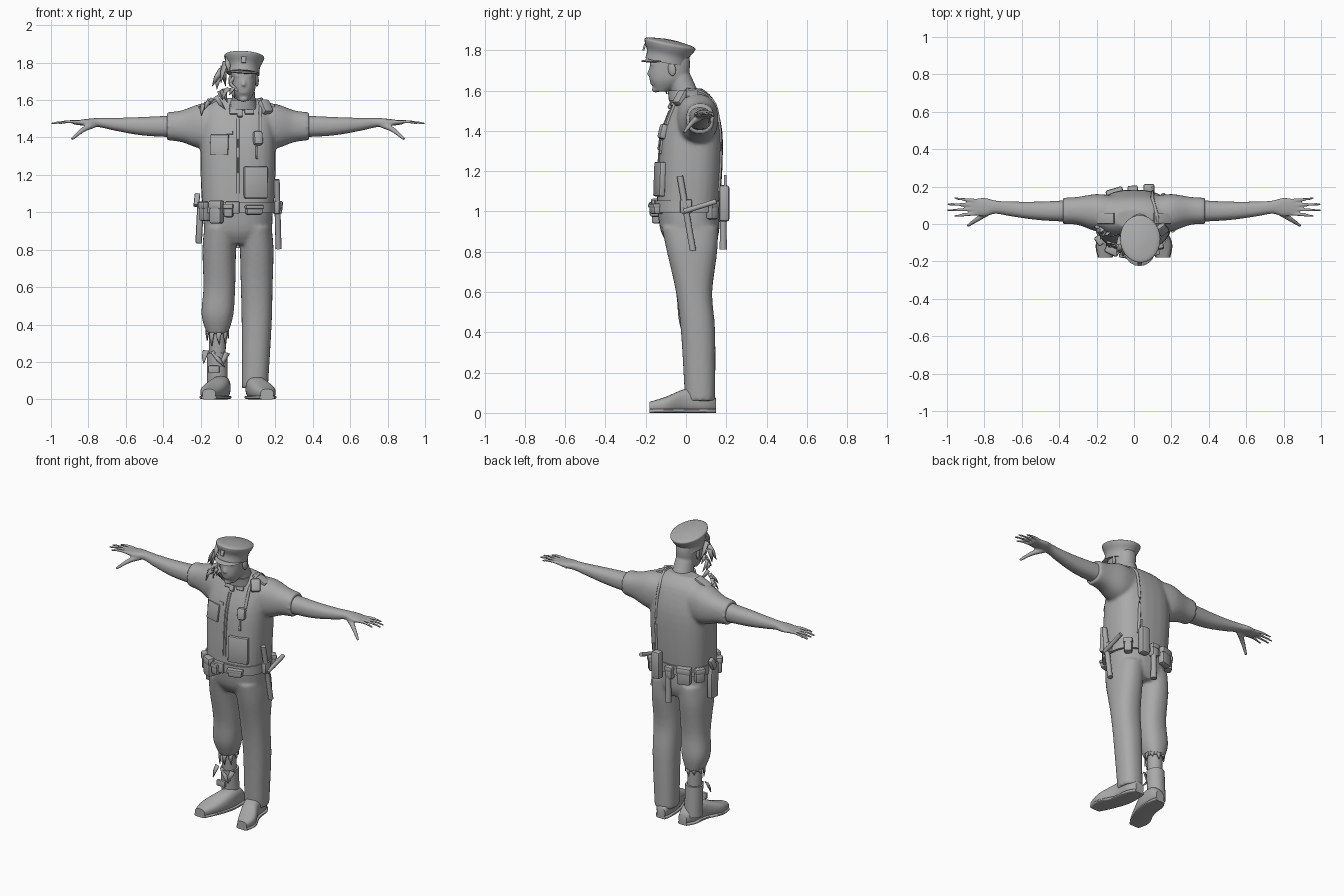
import bpy, bmesh, math, random
from mathutils import Vector

random.seed(4)
old_cube = bpy.data.objects.get("Cube")
if old_cube:
    bpy.data.objects.remove(old_cube)

shade = (.4, .4, .4, 1)
grey = bpy.data.materials.new("plain grey")
grey.use_nodes = True
grey.diffuse_color = shade
grey.node_tree.nodes["Principled BSDF"].inputs["Base Color"].default_value = shade


def finish(name, bm, location=(0, 0, 0), turn=(0, 0, 0)):
    bmesh.ops.recalc_face_normals(bm, faces=bm.faces[:])
    mesh = bpy.data.meshes.new(name)
    bm.to_mesh(mesh)
    bm.free()
    mesh.materials.append(grey)
    part = bpy.data.objects.new(name, mesh)
    bpy.context.collection.objects.link(part)
    part.location, part.rotation_euler = location, turn
    bpy.ops.object.select_all(action="DESELECT")
    bpy.context.view_layer.objects.active = part
    part.select_set(True)
    bpy.ops.object.shade_smooth_by_angle(angle=math.radians(40))
    return part


def spline(rows, steps=4):
    """Smooth curve through rows of numbers."""
    curve, last = [], len(rows) - 1
    for i in range(last):
        before, start, end, after = (rows[max(0, min(last, i + k))] for k in (-1, 0, 1, 2))
        for step in range(steps):
            t = step / steps
            curve.append([q + t / 2 * (r - p + t * (2 * p - 5 * q + 4 * r - s + t * (3 * (q - r) + s - p)))
                          for p, q, r, s in zip(before, start, end, after)])
    return curve + [list(rows[last])]


def skin(name, rings):
    """Closed surface over a stack of point rings."""
    bm = bmesh.new()
    rings = [[bm.verts.new(point) for point in ring] for ring in rings]
    for low, high in zip(rings, rings[1:]):
        for k in range(len(low)):
            bm.faces.new((low[k], low[k - 1], high[k - 1], high[k]))
    bm.faces.new(rings[0])
    bm.faces.new(rings[-1])
    return finish(name, bm)


def loft(name, axis, rows, power=2.3, side=1, sides=28):
    """Rows hold position on the axis, two centres and two radii; side mirrors in x."""
    rings = []
    for t, centre_u, centre_v, radius_u, radius_v in spline(rows):
        ring = []
        for k in range(sides):
            cos, sin = math.cos(math.tau * k / sides), math.sin(math.tau * k / sides)
            u = centre_u + radius_u * math.copysign(abs(cos) ** (2 / power), cos)
            v = centre_v + radius_v * math.copysign(abs(sin) ** (2 / power), sin)
            x, y, z = {"z": (u, v, t), "x": (t, u, v), "y": (u, t, v)}[axis]
            ring.append((x * side, y, z))
        rings.append(ring)
    return skin(name, rings)


def tube(name, points, radius, taper=1, sides=10):
    """Round rod through points; taper is the end radius as a share of the start."""
    path = [Vector(point) for point in spline(points)]
    last, rings = len(path) - 1, []
    for i, centre in enumerate(path):
        ahead = path[min(i + 1, last)] - path[max(i - 1, 0)]
        turn = ahead.to_track_quat("Z", "Y")
        size = radius * (1 + (taper - 1) * i / last)
        angles = [math.tau * k / sides for k in range(sides)]
        rings.append([centre + turn @ Vector((size * math.cos(a), size * math.sin(a), 0)) for a in angles])
    return skin(name, rings)


def box(name, location, size, turn=(0, 0, 0)):
    bm = bmesh.new()
    bmesh.ops.create_cube(bm, size=1)
    bmesh.ops.scale(bm, vec=size, verts=bm.verts[:])
    bmesh.ops.bevel(bm, geom=bm.edges[:], offset=min(size) / 4, segments=2, affect="EDGES", profile=.5)
    return finish(name, bm, location, turn)


def ball(name, location, size, turn=(0, 0, 0)):
    bm = bmesh.new()
    bmesh.ops.create_uvsphere(bm, u_segments=20, v_segments=10, radius=1)
    bmesh.ops.scale(bm, vec=size, verts=bm.verts[:])
    return finish(name, bm, location, turn)


def blend(name, parts, voxel=.01):
    """Merge overlapping volumes into one soft skin."""
    bpy.context.view_layer.update()
    bpy.ops.object.select_all(action="DESELECT")
    for part in parts:
        part.select_set(True)
    body = bpy.context.view_layer.objects.active = parts[0]
    bpy.ops.object.join()
    body.name = name
    remesh = body.modifiers.new("remesh", "REMESH")
    remesh.mode, remesh.voxel_size, remesh.use_smooth_shade = "VOXEL", voxel, True
    soften = body.modifiers.new("soften", "SMOOTH")
    soften.factor, soften.iterations = .5, 5
    return body


def touch(target, start, direction):
    """Point and outward normal where a ray meets a part."""
    solid = target.evaluated_get(bpy.context.evaluated_depsgraph_get())
    found, point, normal, index = solid.ray_cast(Vector(start), Vector(direction))
    return point, normal


def on_front(name, x, z, size):
    """Box lying against the front of the shirt."""
    point, normal = touch(shirt, (x, -1, z), (0, 1, 0))
    return box(name, point, size, normal.to_track_quat("Y", "Z").to_euler())


def shred(name, location, length, width, turn):
    """Thin pointed scrap hanging from its wide end."""
    bm = bmesh.new()
    outline = ((-width, 0, 0), (width, 0, 0), (width / 2, 0, -length / 2), (0, 0, -length), (-width, 0, -length / 2))
    bm.faces.new([bm.verts.new(point) for point in outline])
    scrap = finish(name, bm, location, turn)
    scrap.modifiers.new("thickness", "SOLIDIFY").thickness = .006


def shred_row(name, start, end, count, length):
    """Scraps in a row with random twists."""
    for k in range(count):
        spot = Vector(start).lerp(Vector(end), k / (count - 1))
        twist = [random.uniform(-.7, .7) for axis in "xyz"]
        shred(name, spot, length * random.uniform(.7, 1.2), length / 6, twist)


# Shirt with short sleeves
torso = loft("torso", "z", [(1, 0, .01, .19, .155), (1.2, 0, .02, .2, .16), (1.4, 0, .03, .2, .15),
                            (1.55, 0, .04, .18, .1), (1.61, 0, .03, .1, .05)], power=2.6)
sleeve = [(.1, .05, 1.46, .1, .12), (.2, .06, 1.46, .1, .12), (.3, .07, 1.46, .075, .085), (.38, .07, 1.46, .07, .075)]
shirt = blend("shirt", [torso] + [loft("sleeve", "x", sleeve, side=side) for side in (-1, 1)])

# Arms and hands, built about the shoulder axis
forearm = [(.3, 0, 0, .06, .06), (.5, 0, 0, .05, .05), (.65, .01, .01, .04, .035),
           (.74, .02, .02, .035, .025), (.8, .02, .02, .05, .02), (.88, .02, .02, .04, .01)]
for side, word in ((-1, "right"), (1, "left")):
    parts = [loft("forearm", "x", forearm, side=side)]
    for spread in (-1.5, -.5, .5, 1.5):
        root, tip = .02 + spread * .022, .02 + spread * .032
        reach = 1.005 - spread ** 2 / 50
        parts.append(tube("finger", [(side * .83, root, .02), (side * .9, (root + tip) / 2, .025),
                                     (side * reach, tip, .015)], radius=.012, taper=.5))
    parts.append(tube("thumb", [(side * .77, 0, .01), (side * .83, -.04, -.02), (side * .89, -.08, -.07)],
                      radius=.02, taper=.4))
    blend(word + "_arm", parts, voxel=.006).location = (0, .07, 1.46)

# Trousers, the right leg torn off below the knee
thigh = [(.92, .09, .02, .09, .14), (.8, .1, .03, .09, .125), (.6, .1, .04, .085, .09)]
lower_leg = [(.4, .1, .06, .08, .085), (.06, .09, .07, .07, .075)]
torn_knee = [(.45, .11, .05, .085, .085), (.35, .11, .06, .055, .06)]
hips = loft("hips", "z", [(.83, 0, .03, .14, .11), (.9, 0, .02, .18, .145), (1.03, 0, .01, .185, .155)])
blend("trousers", [hips, loft("left_leg", "z", thigh + lower_leg),
                   loft("right_leg", "z", thigh + torn_knee, side=-1)])
for k in range(9):
    angle = math.tau * k / 9
    spot = Vector((-.11, .06, .37)) + Vector((math.cos(angle), math.sin(angle), 0)) * .055
    shred("trouser_tatter", spot, random.uniform(.03, .09), .015, (0, 0, angle + math.pi / 2))

# Bare shin, torn boot leg and shoes
tube("bare_shin", [(-.11, .06, .42), (-.11, .07, .15)], radius=.05, taper=.8, sides=20)
boot_shaft = tube("boot_shaft", [(-.11, .08, .05), (-.11, .07, .25)], radius=.055, sides=24)
shred_row("boot_flap", (-.17, .03, .26), (-.06, .03, .25), 4, .1)
box("boot_strap", (-.13, .01, .16), (.06, .02, .04))
shoe = [(.15, .08, .04, .03, .03), (.1, .09, .06, .05, .06), (0, .1, .06, .055, .06),
        (-.1, .14, .04, .06, .04), (-.18, .155, .03, .035, .025)]
sole = [(y, x, .01, width + .004, .01) for y, x, height, width, thickness in shoe]
for side, word in ((-1, "right"), (1, "left")):
    loft(word + "_shoe", "y", shoe, power=2.6, side=side)
    loft(word + "_sole", "y", sole, power=4, side=side)

# Head and neck, built on the middle line and set a little to the left
head = blend("head", [
    loft("skull", "z", [(1.595, 0, -.12, .03, .03), (1.65, 0, -.09, .06, .09), (1.72, 0, -.08, .067, .1),
                        (1.78, 0, -.08, .065, .095)]),
    tube("neck", [(0, .01, 1.54), (0, -.04, 1.68)], radius=.07, taper=.8, sides=20),
    tube("nose", [(0, -.17, 1.72), (0, -.185, 1.675)], radius=.009, taper=1.4),
    ball("brow", (0, -.16, 1.73), (.05, .02, .01)),
    ball("lips", (0, -.165, 1.64), (.025, .015, .01)),
    ball("chin", (0, -.15, 1.605), (.025, .02, .015))], voxel=.006)
head.location.x = .03
for side in (-1, 1):
    ball("ear", (.03 + side * .07, -.07, 1.705), (.01, .02, .033), turn=(.15, 0, -side * .3))
    ball("eye", (.03 + side * .027, -.16, 1.71), (.012, .01, .007))

# Peaked cap, tipped up at the front
outline = ((-.04, .088), (0, .088), (.04, .105), (.06, .1), (.072, .03))
cap = loft("cap", "z", [(height, 0, 0, radius, radius * 1.2) for height, radius in outline], power=2)
cap.location, cap.rotation_euler = (.03, -.09, 1.78), (-.2, .06, 0)
ball("cap_visor", (.03, -.135, 1.75), (.085, .09, .008), turn=(.05, .06, 0))
box("cap_badge", (.03, -.207, 1.815), (.025, .01, .035), turn=(-.3, 0, 0))

# Torn skin by the right cheek and shoulder
shred_row("face_tatter", (-.05, -.12, 1.83), (-.1, -.1, 1.74), 5, .11)
shred_row("cheek_tatter", (-.02, -.16, 1.67), (-.1, -.1, 1.65), 7, .07)
shred_row("shoulder_tatter", (-.12, -.06, 1.62), (-.2, -.02, 1.57), 6, .08)
tube("cheek_bone", [(-.02, -.14, 1.72), (-.04, -.15, 1.69), (0, -.165, 1.65)], radius=.012, taper=.6)

# Collar, front seam, badges and pockets
loft("collar", "z", [(1.55, .02, 0, .085, .085), (1.6, .03, -.02, .065, .07)])
for side in (-1, 1):
    on_front("collar_point", .02 + side * .04, 1.55, (.05, .02, .06))
    box("shoulder_tab", (side * .15, .03, 1.585), (.1, .06, .02), turn=(0, side * .4, 0))
    tube("front_seam", [touch(shirt, (side * .008, -1, 1.1 + k / 10), (0, 1, 0))[0] for k in range(5)], radius=.004)
on_front("tie_knot", .01, 1.53, (.03, .03, .05))
on_front("vest_pocket", .095, 1.16, (.13, .03, .17))
on_front("chest_pocket", -.1, 1.36, (.1, .012, .11))
on_front("badge", -.045, 1.425, (.035, .012, .02))

# Shoulder microphone, its cord running over the back to the radio
on_front("microphone", .105, 1.395, (.05, .05, .075))
on_front("strap_pad", .145, 1.56, (.06, .05, .08))
on_front("microphone_antenna", .1, 1.32, (.012, .02, .07))
front_run = [touch(shirt, (.12, -1, z), (0, 1, 0))[0] for z in (1.43, 1.5, 1.55)]
back_run = [touch(shirt, (.1, 1, z), (0, -1, 0))[0] for z in (1.55, 1.45, 1.3, 1.1)]
tube("radio_cord", front_run + [(.125, .03, 1.605)] + back_run, radius=.009)

# Belt with pouches spaced around it, leaving the buckle clear
belt = loft("belt", "z", [(.995, 0, .01, .198, .166), (1.055, 0, .01, .198, .166)], power=2.5, sides=40)
box("buckle", (-.03, -.16, 1.025), (.075, .02, .065))
for degrees, width, height in ((-130, .07, .12), (-155, .05, .1), (-108, .05, .07), (-60, .09, .05),
                               (122, .085, .11), (92, .05, .08), (148, .06, .09), (40, .05, .09)):
    angle = math.radians(degrees)
    outward = Vector((math.cos(angle), math.sin(angle), 0))
    spot, normal = touch(belt, outward + Vector((0, 0, 1.02)), -outward)
    turn = normal.to_track_quat("Y", "Z").to_euler()
    box("belt_pouch", spot - Vector((0, 0, height / 6)), (width, .05, height), turn)
    box("pouch_flap", spot + normal * .004 + Vector((0, 0, height / 6)), (width * 1.1, .05, height * .4), turn)

# Radio, torch, holster and baton
box("radio", (.08, .19, 1.04), (.06, .05, .18))
tube("radio_antenna", [(.1, .195, 1.1), (.1, .195, 1.18)], radius=.007)
tube("torch", [(0, .185, 1.04), (0, .185, .81)], radius=.014, taper=1.4)
box("holster", (-.205, .01, .945), (.035, .075, .22), turn=(.1, .05, 0))
box("pistol_grip", (-.22, .035, 1.065), (.03, .04, .07), turn=(-.4, .1, 0))
tube("baton", [(.207, -.03, 1.175), (.217, .035, .805)], radius=.016)
tube("baton_handle", [(.222, -.01, 1), (.228, .15, 1.05)], radius=.013)
box("baton_holder", (.205, 0, 1.025), (.035, .06, .07))
